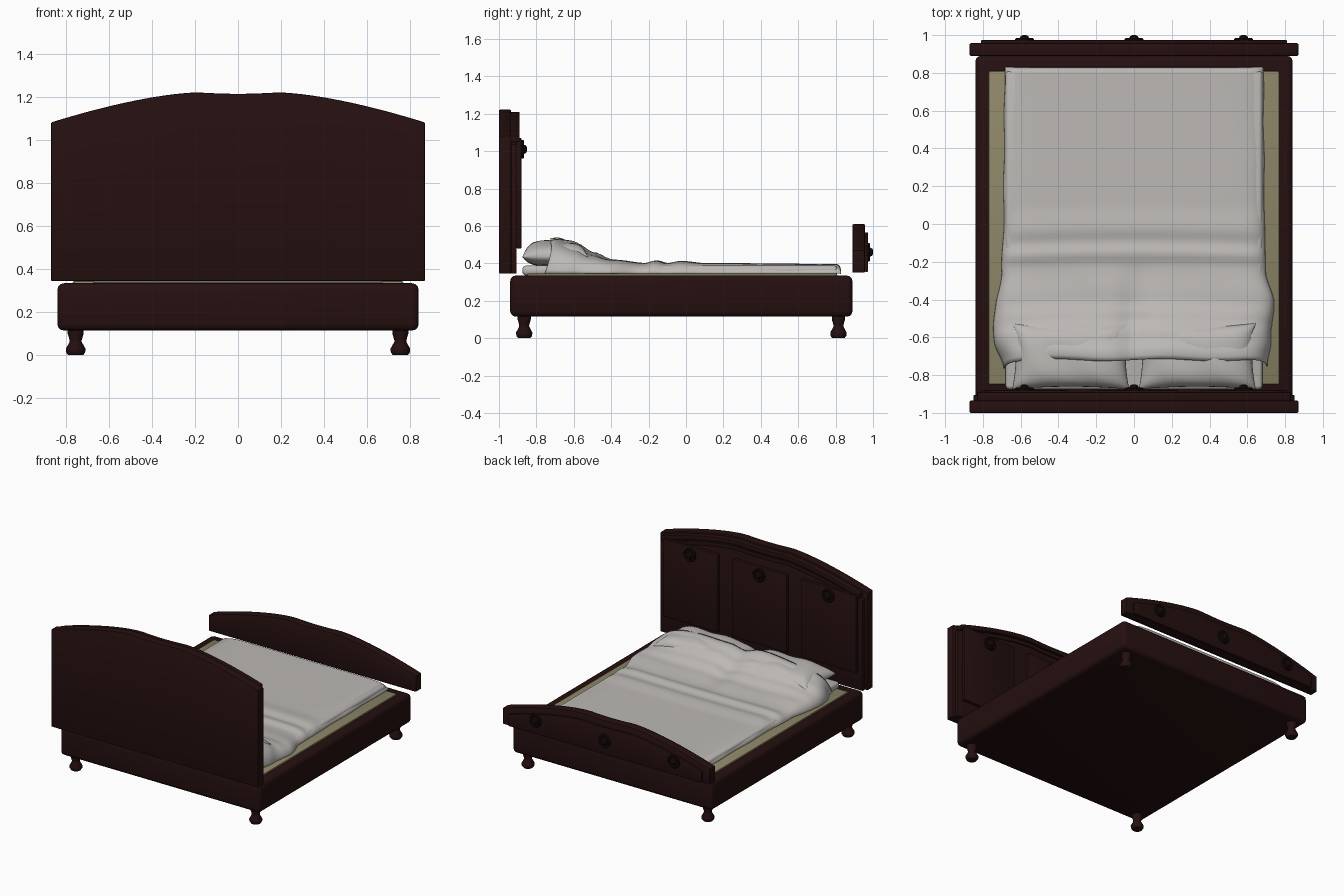
import bpy, bmesh, math
from math import sin, cos, pi, radians
from mathutils import Matrix, Vector

if "Cube" in bpy.data.objects:
    bpy.data.objects.remove(bpy.data.objects["Cube"], do_unlink=True)


def material(name, rgb):
    m = bpy.data.materials.new(name)
    m.use_nodes = True
    m.diffuse_color = (*rgb, 1)
    m.node_tree.nodes["Principled BSDF"].inputs["Base Color"].default_value = (*rgb, 1)
    return m


WOOD = material("dark mahogany", (0.019, 0.005, 0.005))
CARVED = material("blackened carving", (0.009, 0.003, 0.003))
LINEN = material("grey linen", (0.50, 0.48, 0.46))
TAN = material("tan mattress", (0.27, 0.24, 0.14))


def finish(name, bm, mat, angle=35):
    bmesh.ops.recalc_face_normals(bm, faces=bm.faces)
    me = bpy.data.meshes.new(name)
    bm.to_mesh(me)
    bm.free()
    ob = bpy.data.objects.new(name, me)
    me.materials.append(mat)
    bpy.context.collection.objects.link(ob)
    bpy.ops.object.select_all(action='DESELECT')
    bpy.context.view_layer.objects.active = ob
    ob.select_set(True)
    bpy.ops.object.shade_smooth_by_angle(angle=radians(angle))
    return ob


def bevel_sharp(bm, width, segments):
    edges = [e for e in bm.edges if e.calc_face_angle(0) > 0.6]
    bmesh.ops.bevel(bm, geom=edges, offset=width, segments=segments,
                    profile=0.5, affect='EDGES', clamp_overlap=True)


def box(name, lo, hi, mat, bevel=0.0, segments=3):
    bm = bmesh.new()
    bmesh.ops.create_cube(bm, size=1)
    lo, hi = Vector(lo), Vector(hi)
    bmesh.ops.scale(bm, vec=hi - lo, verts=bm.verts)
    bmesh.ops.translate(bm, vec=(lo + hi) / 2, verts=bm.verts)
    if bevel:
        bevel_sharp(bm, bevel, segments)
    return finish(name, bm, mat)


def lathe(name, profile, sides, mat, matrix):
    """Spin (radius, height) points about z, then place with matrix."""
    bm = bmesh.new()
    rings = [[bm.verts.new((r * cos(2 * pi * i / sides), r * sin(2 * pi * i / sides), z))
              for i in range(sides)] for r, z in profile]
    for a, b in zip(rings, rings[1:]):
        for i in range(sides):
            j = (i + 1) % sides
            bm.faces.new((a[i], a[j], b[j], b[i]))
    bm.faces.new(rings[0])
    bm.faces.new(rings[-1])
    bm.transform(matrix)
    return finish(name, bm, mat)


def arch(x):
    """Height of the curved crest relative to its highest point."""
    dip = 0.006 * max(0, cos(x * pi / 0.36)) if abs(x) < 0.18 else 0
    return -0.254 * max(0, abs(x) - 0.2) ** 1.5 - dip


def arched_board(name, half, y0, y1, top, bottom=None, band=None, bevel=0.006):
    bm = bmesh.new()
    n = 40
    cols = []
    for i in range(n + 1):
        x = half * (2 * i / n - 1)
        zt = top + arch(x)
        zb = zt - band if band else bottom
        cols.append((bm.verts.new((x, y0, zb)), bm.verts.new((x, y0, zt))))
    for a, b in zip(cols, cols[1:]):
        bm.faces.new((a[0], b[0], b[1], a[1]))
    ext = bmesh.ops.extrude_face_region(bm, geom=bm.faces[:])
    moved = [v for v in ext['geom'] if isinstance(v, bmesh.types.BMVert)]
    bmesh.ops.translate(bm, vec=(0, y1 - y0, 0), verts=moved)
    bevel_sharp(bm, bevel, 2)
    return finish(name, bm, WOOD)


def lerp(points, t):
    """Smoothly interpolate through (position, value) points."""
    if t <= points[0][0]:
        return points[0][1]
    for (a, va), (b, vb) in zip(points, points[1:]):
        if t <= b:
            k = (t - a) / (b - a)
            return va + (vb - va) * k * k * (3 - 2 * k)
    return points[-1][1]


# Base frame and turned feet
box("bed_frame", (-0.84, -0.94, 0.115), (0.84, 0.89, 0.335), WOOD, 0.03)
FOOT = [(0.034, 0), (0.044, 0.012), (0.046, 0.03), (0.028, 0.062),
        (0.028, 0.07), (0.037, 0.1), (0.037, 0.13)]
for sx, side in ((1, "left"), (-1, "right")):
    for y, end in ((-0.865, "head"), (0.815, "foot")):
        lathe(f"{end}_{side}_leg", FOOT, 10, WOOD, Matrix.Translation((0.755 * sx, y, 0)))

# Headboard: back board, inner board, crest moulding and panels
arched_board("headboard", 0.87, -1.0, -0.935, 1.222, bottom=0.345)
arched_board("headboard_inner", 0.85, -0.936, -0.905, 1.17, bottom=0.345)
arched_board("headboard_crest_moulding", 0.83, -0.936, -0.89, 1.21, band=0.035, bevel=0.004)
arched_board("headboard_lower_moulding", 0.81, -0.906, -0.893, 1.165, band=0.03, bevel=0.004)

# Footboard: outer board and applied face
arched_board("footboard", 0.87, 0.89, 0.957, 0.61, bottom=0.35)
arched_board("footboard_face", 0.81, 0.956, 0.973, 0.565, bottom=0.355, bevel=0.004)

# Panels and carved rosettes
ROSETTE = [(0.05, -0.004), (0.05, 0.006), (0.043, 0.012), (0.034, 0.007), (0.025, 0.01),
           (0.02, 0.022), (0.01, 0.027)]
FACE_BACK = Matrix.Rotation(-pi / 2, 4, 'X')
for i, x in enumerate((-0.58, 0, 0.58)):
    box(f"headboard_panel_{i + 1}", (x - 0.23, -0.907, 0.48), (x + 0.23, -0.88, 1.07), WOOD, 0.005, 2)
    lathe(f"headboard_rosette_{i + 1}", ROSETTE, 20, CARVED,
          Matrix.Translation((x, -0.877, 1.01)) @ FACE_BACK)
    lathe(f"footboard_rosette_{i + 1}", ROSETTE, 20, CARVED,
          Matrix.Translation((x, 0.973, 0.46)) @ FACE_BACK)

# Mattress and fitted sheet
box("mattress", (-0.77, -0.85, 0.25), (0.77, 0.81, 0.345), TAN, 0.01, 2)
box("fitted_sheet", (-0.68, -0.875, 0.335), (0.68, 0.81, 0.388), LINEN, 0.02)


# Pillows: two puffed sheets sharing a pinched rim
def pillow(name, cx):
    bm = bmesh.new()
    n = 20
    bmesh.ops.create_grid(bm, x_segments=n, y_segments=n, size=1)
    ext = bmesh.ops.duplicate(bm, geom=bm.faces[:] + bm.edges[:] + bm.verts[:])
    lower = {v for v in ext['geom'] if isinstance(v, bmesh.types.BMVert)}
    for v in bm.verts:
        u, w = sin(v.co.x * pi / 2), sin(v.co.y * pi / 2)
        puff = max(0, (1 - u ** 4) * (1 - w ** 4)) ** 0.5
        wave = 0.006 * sin(7 * u + 3 * w) * puff
        z = 0.435 + (-0.05 * puff if v in lower else 0.085 * puff + wave)
        v.co = (cx + 0.31 * u * (1 - 0.06 * (1 - w * w)),
                -0.70 + 0.175 * w * (1 - 0.08 * (1 - u * u)), z)
    bmesh.ops.remove_doubles(bm, verts=bm.verts, dist=0.0005)
    finish(name, bm, LINEN, 80)


pillow("left_pillow", 0.335)
pillow("right_pillow", -0.335)

# Duvet: draped surface that rises over the pillows
HEIGHT = [(-0.72, 0.53), (-0.69, 0.536), (-0.59, 0.505), (-0.5, 0.455), (-0.4, 0.42),
          (-0.22, 0.402), (-0.16, 0.416), (-0.1, 0.402), (-0.03, 0.413), (0.1, 0.402), (0.8, 0.397)]
WIDTH = [(-0.72, 0.70), (-0.6, 0.735), (-0.42, 0.735), (-0.25, 0.70), (0, 0.69), (0.83, 0.685)]
HEM = 0.346


def drape(u, v):
    y = -0.72 + 1.55 * sin(v * pi / 2) ** 1.0
    s = sin(u * pi / 2)
    head = max(0, min(1, (-0.2 - y) / 0.3))
    width = lerp(WIDTH, y) + 0.008 * sin(17 * y + 2 * u) * (0.3 + head)
    x = width * s
    bend = 0.03 * (x * x - 0.2)
    top = lerp(HEIGHT, y + bend)
    top -= 0.03 * head * math.exp(-(x / 0.07) ** 2)
    top += 0.005 * head * sin(9 * x + 13 * y)
    top -= 0.05 * head * abs(s) ** 3 * max(0, (top - 0.42) / 0.1)
    round_off = max(0, 1 - abs(s) ** 14) ** 0.5
    k = max(0, (y - 0.79) / 0.04)
    round_off *= max(0, 1 - k ** 4) ** 0.5
    z = HEM + (top - HEM) * round_off
    if v < 0.5:
        y -= 0.04 * (1 - round_off) * max(0, 1 - v * 6)
        y += 0.006 * sin(11 * x) * max(0, 1 - v * 6)
    return x, y, z


bm = bmesh.new()
bmesh.ops.create_grid(bm, x_segments=64, y_segments=110, size=1)
for vert in bm.verts:
    vert.co = drape(vert.co.x, (vert.co.y + 1) / 2)
duvet = finish("duvet", bm, LINEN, 80)
thick = duvet.modifiers.new("thickness", 'SOLIDIFY')
thick.thickness = 0.006
thick.offset = -1
